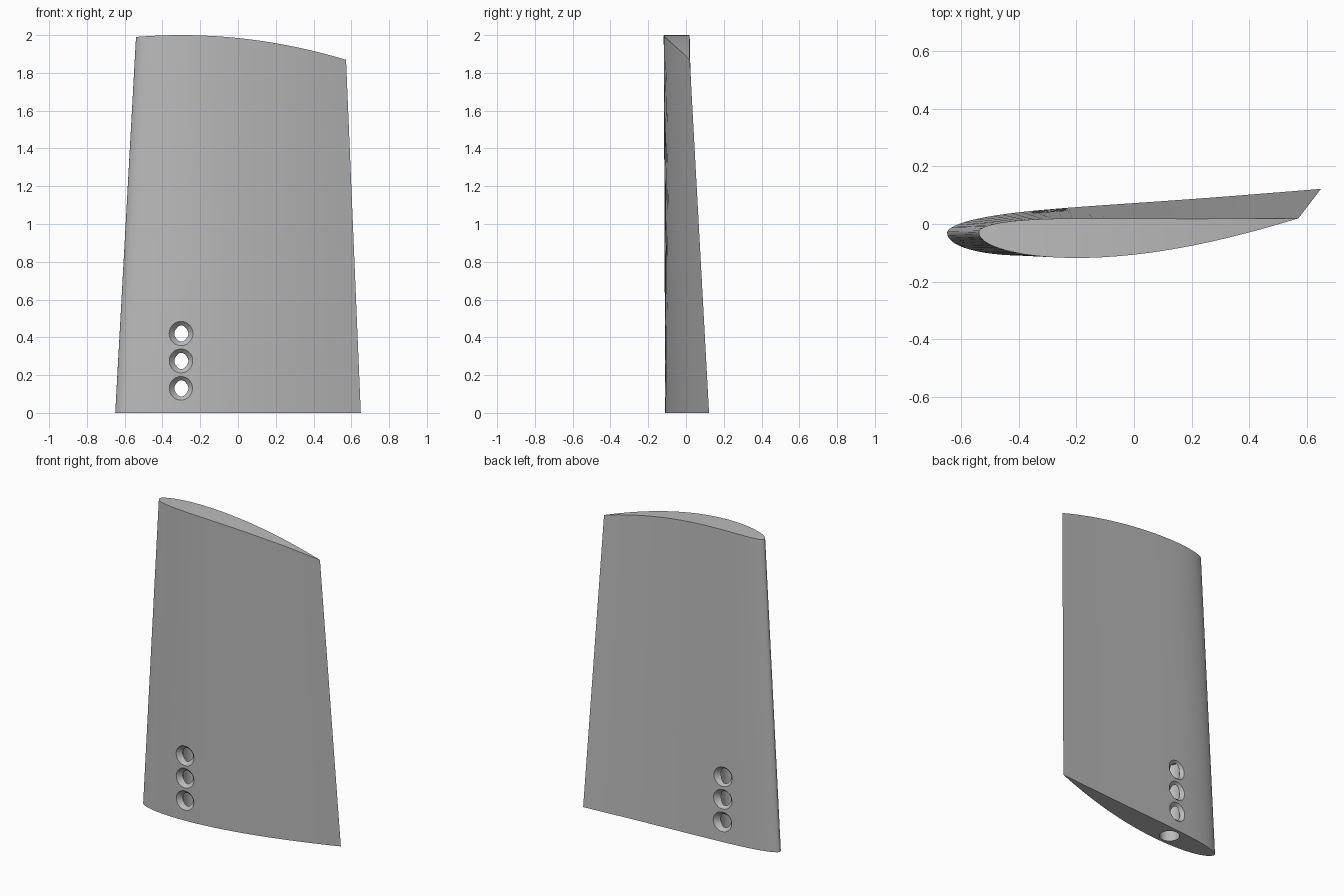
import bpy, bmesh, math

if "Cube" in bpy.data.objects:
    bpy.data.objects.remove(bpy.data.objects["Cube"])

grey = bpy.data.materials.new("plain_grey")
grey.diffuse_color = (0.5, 0.5, 0.5, 1)
grey.use_nodes = True
grey.node_tree.nodes["Principled BSDF"].inputs["Base Color"].default_value = grey.diffuse_color


def new_object(name, bm):
    bmesh.ops.recalc_face_normals(bm, faces=bm.faces)
    mesh = bpy.data.meshes.new(name)
    bm.to_mesh(mesh)
    bm.free()
    mesh.materials.append(grey)
    obj = bpy.data.objects.new(name, mesh)
    bpy.context.collection.objects.link(obj)
    return obj


# Airfoil section between a leading and a trailing point
def section(lead, trail, t, side):
    chord = trail[0] - lead[0]
    base = math.sqrt(t) * (1 - t) * chord
    if side < 0:
        off = -base * (0.22 + 0.10 * t - 0.055 * t * t)
    else:
        off = base * (0.118 - 0.16 * t + 0.08 * t * t)
    return lead[0] + chord * t, lead[1] + (trail[1] - lead[1]) * t + off


ROOT = ((-0.65, -0.03), (0.65, 0.122))
TIP = ((-0.54, -0.028), (0.572, 0.02))
N = 44


# Fin blade: root and tip sections joined by straight sides, arched tip
def build_fin():
    bm = bmesh.new()
    rows = {}
    for end, (lead, trail) in enumerate((ROOT, TIP)):
        for side in (-1, 1):
            row = []
            for i in range(N + 1):
                if side > 0 and i in (0, N):
                    row.append(rows[end, -1][i])
                    continue
                t = (1 - math.cos(math.pi * i / N)) / 2
                x, y = section(lead, trail, t, side)
                z = 2 - 0.172 * (x + 0.3) ** 2 if end else 0
                row.append(bm.verts.new((x, y, z)))
            rows[end, side] = row

    def strip(a, b):
        for i in range(N):
            loop = list(dict.fromkeys((a[i], a[i + 1], b[i + 1], b[i])))
            bm.faces.new(loop)

    strip(rows[0, -1], rows[1, -1])
    strip(rows[0, 1], rows[1, 1])
    strip(rows[0, -1], rows[0, 1])
    strip(rows[1, -1], rows[1, 1])
    return new_object("fin", bm)


# Round cutter from (distance, radius) pairs along y or z
def lathe(name, profile, origin, axis, seg=40):
    bm = bmesh.new()
    rings = []
    for d, r in profile:
        ring = []
        for k in range(seg):
            a = 2 * math.pi * k / seg
            u, v = r * math.cos(a), r * math.sin(a)
            p = (u, d, v) if axis == "y" else (u, v, d)
            ring.append(bm.verts.new([o + c for o, c in zip(origin, p)]))
        rings.append(ring)
    for a, b in zip(rings, rings[1:]):
        for k in range(seg):
            j = (k + 1) % seg
            bm.faces.new((a[k], a[j], b[j], b[k]))
    bm.faces.new(rings[0])
    bm.faces.new(rings[-1])
    obj = new_object(name, bm)
    obj.hide_render = True
    return obj


fin = build_fin()

# Blind bore in the root and three countersunk cross holes
cutters = [lathe("root_bore", [(-0.1, 0.06), (0.52, 0.06)], (-0.3, -0.03, 0), "z")]
for z in (0.13, 0.275, 0.42):
    back = 0.050 - 0.017 * z
    front = -0.109
    prof = [(front - 0.03, 0.092), (front + 0.025, 0.037),
            (back - 0.025, 0.037), (back + 0.03, 0.092)]
    cutters.append(lathe("cross_hole", prof, (-0.3, 0, z), "y"))

bpy.context.view_layer.objects.active = fin
fin.select_set(True)
for c in cutters:
    mod = fin.modifiers.new("cut", "BOOLEAN")
    mod.operation = "DIFFERENCE"
    mod.solver = "EXACT"
    mod.object = c
    bpy.ops.object.modifier_apply(modifier=mod.name)
for c in cutters:
    bpy.data.objects.remove(c)

bpy.ops.object.shade_smooth_by_angle(angle=math.radians(30))
